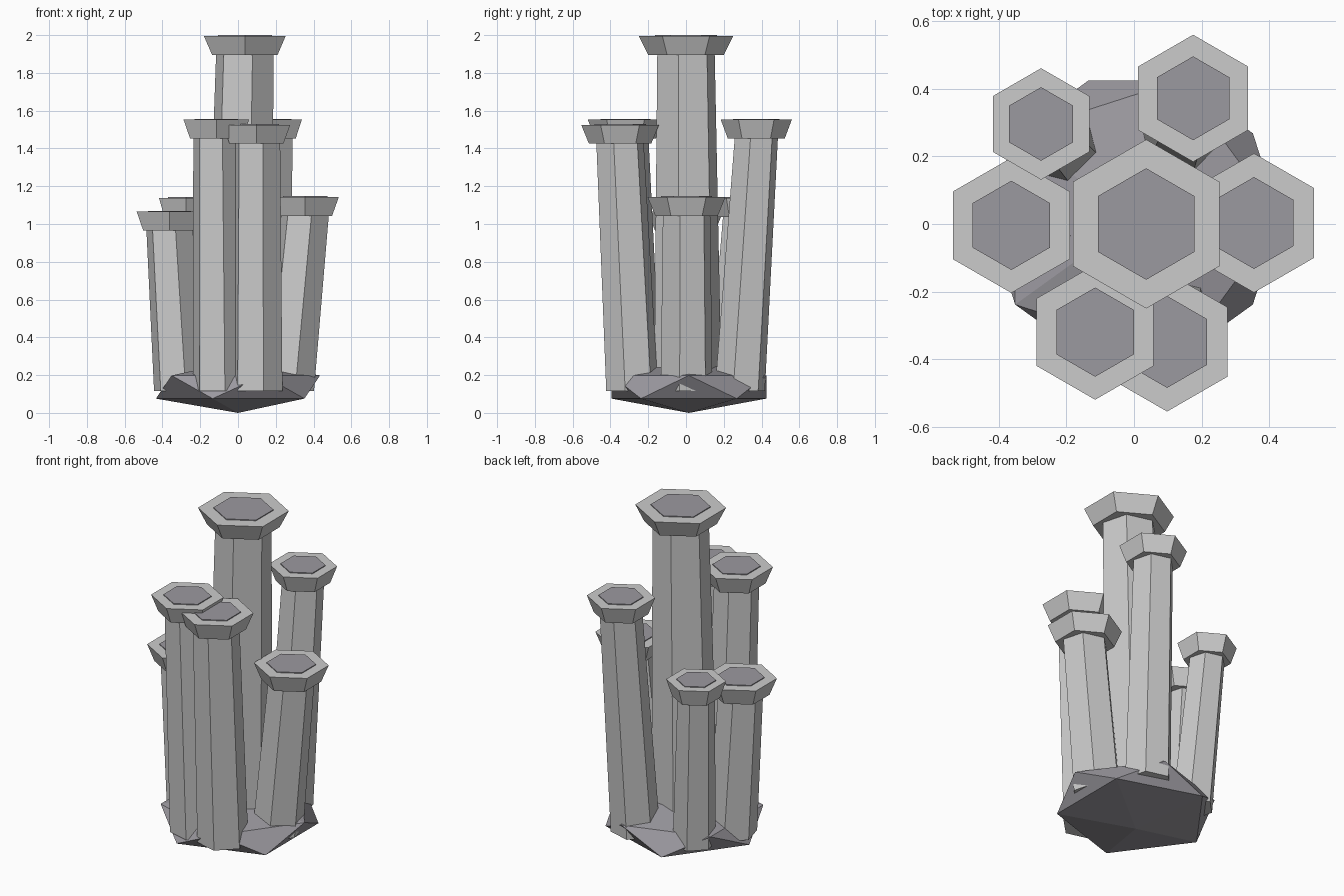
import bpy, bmesh, math

if "Cube" in bpy.data.objects:
    bpy.data.objects.remove(bpy.data.objects["Cube"])

def ring(bm, x, y, z, r, turn):
    return [bm.verts.new((x + r * math.cos(math.radians(turn + 60 * i)),
                          y + r * math.sin(math.radians(turn + 60 * i)), z)) for i in range(6)]

def hex_prism(name, low, high):
    # low / high: (x, y, z, radius, turn in degrees)
    bm = bmesh.new()
    a, b = ring(bm, *low), ring(bm, *high)
    bm.faces.new(a[::-1])
    bm.faces.new(b)
    for i in range(6):
        j = (i + 1) % 6
        bm.faces.new((a[i], a[j], b[j], b[i]))
    me = bpy.data.meshes.new(name)
    bm.to_mesh(me)
    bm.free()
    ob = bpy.data.objects.new(name, me)
    bpy.context.collection.objects.link(ob)
    return ob

# Rough faceted rock at the foot
bpy.ops.mesh.primitive_ico_sphere_add(subdivisions=1, radius=1, location=(0, 0.015, 0.137))
rock = bpy.context.object
rock.name = "base_rock"
rock.scale = (0.486, 0.482, 0.137)

# Columns: top x, y, z, cap radius, foot x, y, foot radius
columns = [
    (0.036, 0.0, 2.0, 0.25, 0.0, 0.01, 0.185),
    (0.175, 0.372, 1.557, 0.188, 0.14, 0.285, 0.137),
    (-0.275, 0.296, 1.142, 0.165, -0.22, 0.235, 0.12),
    (-0.363, -0.004, 1.07, 0.2, -0.312, 0.0, 0.137),
    (0.355, 0.003, 1.147, 0.206, 0.265, 0.003, 0.142),
    (-0.115, -0.32, 1.557, 0.2, -0.105, -0.265, 0.138),
    (0.098, -0.349, 1.53, 0.206, 0.098, -0.285, 0.142),
]
CAP, LIP = 0.105, 0.005
for n, (x, y, z, r, fx, fy, fr) in enumerate(columns, 1):
    # Leaning shaft
    hex_prism(f"shaft_{n}", (fx, fy, 0.115, fr, -15), (x, y, z - CAP, 0.63 * r, -15))
    # Flared cap
    hex_prism(f"cap_{n}", (x, y, z - CAP, 0.8 * r, 30), (x, y, z - LIP, r, 30))
    # Darker inset plate on the cap
    plate = hex_prism(f"cap_plate_{n}", (x, y, z - 0.02, 0.66 * r, 30), (x, y, z, 0.66 * r, 30))
    mat = bpy.data.materials.get("dark_stone") or bpy.data.materials.new("dark_stone")
    mat.diffuse_color = (0.33, 0.32, 0.35, 1)
    mat.use_nodes = True
    mat.node_tree.nodes["Principled BSDF"].inputs["Base Color"].default_value = mat.diffuse_color
    plate.data.materials.append(mat)
    if n == 1:
        rock.data.materials.append(mat)
